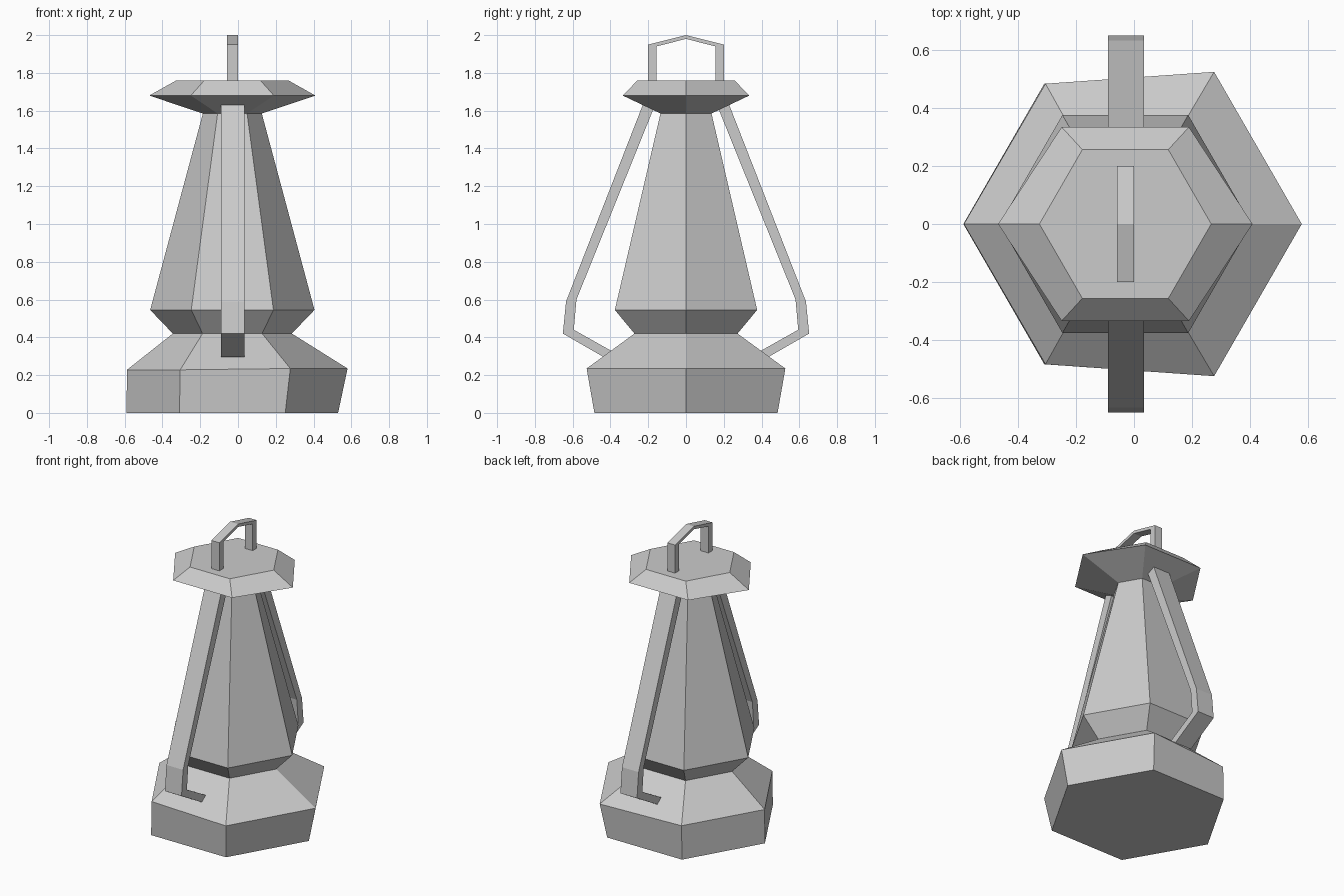
import bpy, bmesh
from math import cos, sin, radians

if "Cube" in bpy.data.objects:
    bpy.data.objects.remove(bpy.data.objects["Cube"])

CX = -0.03  # the lantern axis sits slightly left of centre


def finish(name, bm):
    bmesh.ops.recalc_face_normals(bm, faces=bm.faces)
    mesh = bpy.data.meshes.new(name)
    bm.to_mesh(mesh)
    bm.free()
    obj = bpy.data.objects.new(name, mesh)
    bpy.context.collection.objects.link(obj)
    return obj


def hexagon(r, z, depth=None):
    """Hexagon ring with corners on the x axis; depth overrides its half depth."""
    d = r * sin(radians(60)) if depth is None else depth
    s = d / sin(radians(60))
    return [(CX + r * cos(radians(60 * i)), s * sin(radians(60 * i)), z) for i in range(6)]


def loft(name, rings):
    """Skin a stack of rings and cap both ends."""
    bm = bmesh.new()
    rows = [[bm.verts.new(p) for p in ring] for ring in rings]
    for a, b in zip(rows, rows[1:]):
        n = len(a)
        for i in range(n):
            j = (i + 1) % n
            bm.faces.new((a[i], a[j], b[j], b[i]))
    bm.faces.new(rows[0])
    bm.faces.new(rows[-1])
    return finish(name, bm)


def strap(name, outer, inner, x0, x1, side=1):
    """Flat bar following matching outer and inner (y, z) paths."""
    return loft(name, [[(x0, side * o[0], o[1]), (x1, side * o[0], o[1]),
                        (x1, side * i[0], i[1]), (x0, side * i[0], i[1])]
                       for o, i in zip(outer, inner)])


# Base, with its shoulder skewed to the right
shoulder = [(0.58, 0, 0.235), (0.277, 0.526, 0.235), (-0.306, 0.485, 0.228),
            (-0.588, 0, 0.228), (-0.306, -0.485, 0.228), (0.277, -0.526, 0.235)]
loft("base", [hexagon(0.56, 0), shoulder, hexagon(0.315, 0.42)])

# Glass chimney
loft("glass", [hexagon(0.315, 0.42), hexagon(0.435, 0.545), hexagon(0.156, 1.585)])

# Cap
loft("cap", [hexagon(0.156, 1.585), hexagon(0.44, 1.68, 0.335), hexagon(0.297, 1.76)])

# Side tubes, front and back
outer = [(0.225, 1.64), (0.635, 0.59), (0.652, 0.42), (0.435, 0.295)]
inner = [(0.168, 1.62), (0.58, 0.6), (0.594, 0.44), (0.393, 0.327)]
for label, side in (("front", -1), ("back", 1)):
    strap(label + "_tube", outer, inner, -0.09, 0.034, side)

# Carrying handle
strap("handle",
      [(-0.2, 1.755), (-0.2, 1.95), (0, 2.0), (0.2, 1.95), (0.2, 1.755)],
      [(-0.157, 1.755), (-0.157, 1.94), (0, 1.98), (0.157, 1.94), (0.157, 1.755)],
      -0.058, 0.0)
